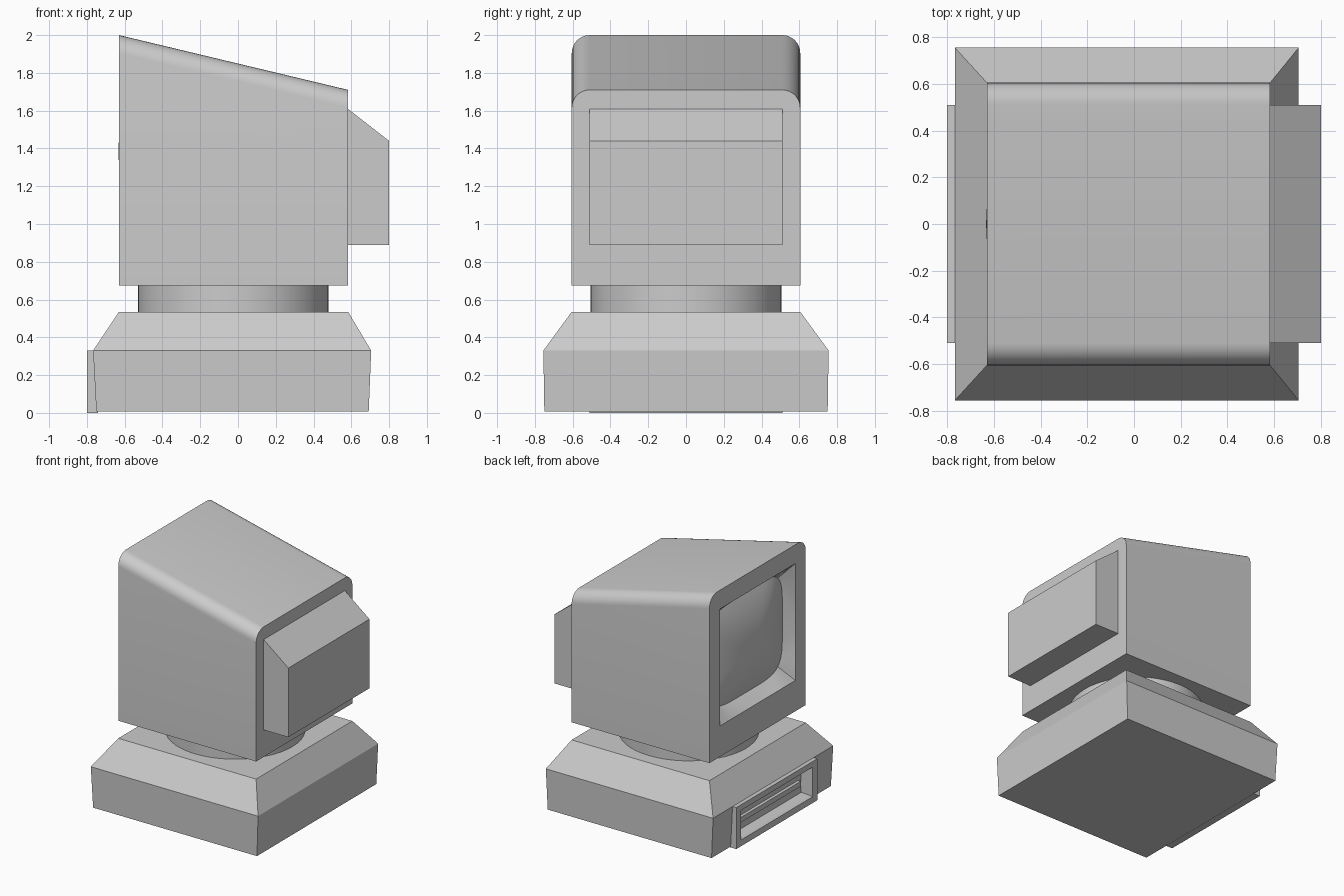
import bpy, bmesh, math

if "Cube" in bpy.data.objects:
    bpy.data.objects.remove(bpy.data.objects["Cube"])

def loft(name, rings, cap_start=True, cap_end=True, smooth=False, fill_between=None):
    """Skin equal-length rings; fill_between is an outer ring joined to the first ring by a flat face."""
    bm = bmesh.new()
    vs = [[bm.verts.new(p) for p in r] for r in rings]
    n = len(vs[0])
    for a, b in zip(vs, vs[1:]):
        for i in range(n):
            j = (i + 1) % n
            bm.faces.new((a[i], a[j], b[j], b[i]))
    if cap_start:
        bm.faces.new(vs[0][::-1])
    if cap_end:
        bm.faces.new(vs[-1])
    if fill_between:
        outer = [bm.verts.new(p) for p in fill_between]
        edges = [bm.edges.new((outer[i], outer[(i + 1) % len(outer)])) for i in range(len(outer))]
        edges += [bm.edges.get((vs[0][i], vs[0][(i + 1) % n])) for i in range(n)]
        bmesh.ops.triangle_fill(bm, use_beauty=True, edges=edges, normal=(-1, 0, 0))
    bmesh.ops.recalc_face_normals(bm, faces=bm.faces)
    me = bpy.data.meshes.new(name)
    bm.to_mesh(me)
    bm.free()
    ob = bpy.data.objects.new(name, me)
    bpy.context.collection.objects.link(ob)
    if smooth:
        bpy.ops.object.select_all(action='DESELECT')
        ob.select_set(True)
        bpy.context.view_layer.objects.active = ob
        bpy.ops.object.shade_smooth_by_angle(angle=math.radians(30))
    return ob

def rect_x(x, y, z0, z1):
    return [(x, -y, z0), (x, y, z0), (x, y, z1), (x, -y, z1)]

def rect_z(x0, x1, y, z):
    return [(x0, -y, z), (x1, -y, z), (x1, y, z), (x0, y, z)]

# monitor cross-section: square bottom corners, rounded top edges
def section(x, top, y=0.605, r=0.095, steps=8):
    pts = [(x, -y, 0.675), (x, y, 0.675)]
    for side, start in ((1, 0), (-1, 90)):
        for k in range(steps + 1):
            a = math.radians(start + 90 * k / steps)
            pts.append((x, side * (y - r) + r * math.cos(a), top - r + r * math.sin(a)))
    return pts

FRONT = section(-0.63, 2.0)

# shell, open towards the screen side
loft("monitor_shell", [FRONT, section(0.583, 1.71)], cap_start=False, smooth=True)

# screen opening, bezel walls and bulging tube
N, ZC = 64, 1.385
def ring(x, a, b, power=None):
    pts = []
    for i in range(N):
        t = 2 * math.pi * i / N
        c, s = math.cos(t), math.sin(t)
        if power:
            c, s = (math.copysign(abs(v) ** (2 / power), v) for v in (c, s))
        else:
            m = max(abs(c), abs(s))
            c, s = c / m, s / m
        pts.append((x, a * c, ZC + b * s))
    return pts

A, B, DEPTH = 0.455, 0.405, -0.53
loft("screen_bezel", [ring(-0.63, 0.475, 0.465), ring(DEPTH, A, B, 5)],
     cap_start=False, cap_end=False, fill_between=FRONT, smooth=True)
scales = [1, 0.9, 0.78, 0.65, 0.5, 0.35, 0.2, 0.08, 0.01]
loft("screen", [ring(DEPTH - 0.103 * (1 - s * s), A * s, B * s, 5 - 3 * (1 - s)) for s in scales],
     cap_start=False, smooth=True)

# tube housing at the rear
loft("rear_housing", [rect_x(0.575, 0.51, 0.89, 1.615), rect_x(0.80, 0.51, 0.89, 1.44)])

# swivel neck
neck = [[(-0.025 + 0.505 * math.cos(2 * math.pi * i / 48), 0.505 * math.sin(2 * math.pi * i / 48), z)
         for i in range(48)] for z in (0.53, 0.68)]
loft("swivel_neck", neck, smooth=True)

# computer base with sloped shoulders
base = loft("base", [rect_z(-0.75, 0.692, 0.75, 0.007), rect_z(-0.767, 0.705, 0.755, 0.33),
                     rect_z(-0.63, 0.583, 0.605, 0.535)])

# pocket for the drive
cutter = loft("drive_cutter", [rect_x(-1.0, 0.44, 0.06, 0.28), rect_x(-0.71, 0.44, 0.06, 0.28)])
cutter.hide_render = True
cutter.hide_viewport = True
cut = base.modifiers.new("drive_pocket", 'BOOLEAN')
cut.operation = 'DIFFERENCE'
cut.object = cutter

# drive frame with recessed floor, and the slot bar inside
loft("drive_frame", [rect_x(-0.74, 0.51, 0.0, 0.33), rect_x(-0.80, 0.51, 0.0, 0.33),
                     rect_x(-0.80, 0.45, 0.05, 0.285), rect_x(-0.78, 0.44, 0.06, 0.275),
                     rect_x(-0.72, 0.42, 0.075, 0.26)], cap_start=False)
loft("drive_slot_bar", [rect_x(-0.745, 0.38, 0.145, 0.185), rect_x(-0.715, 0.38, 0.145, 0.185)])
